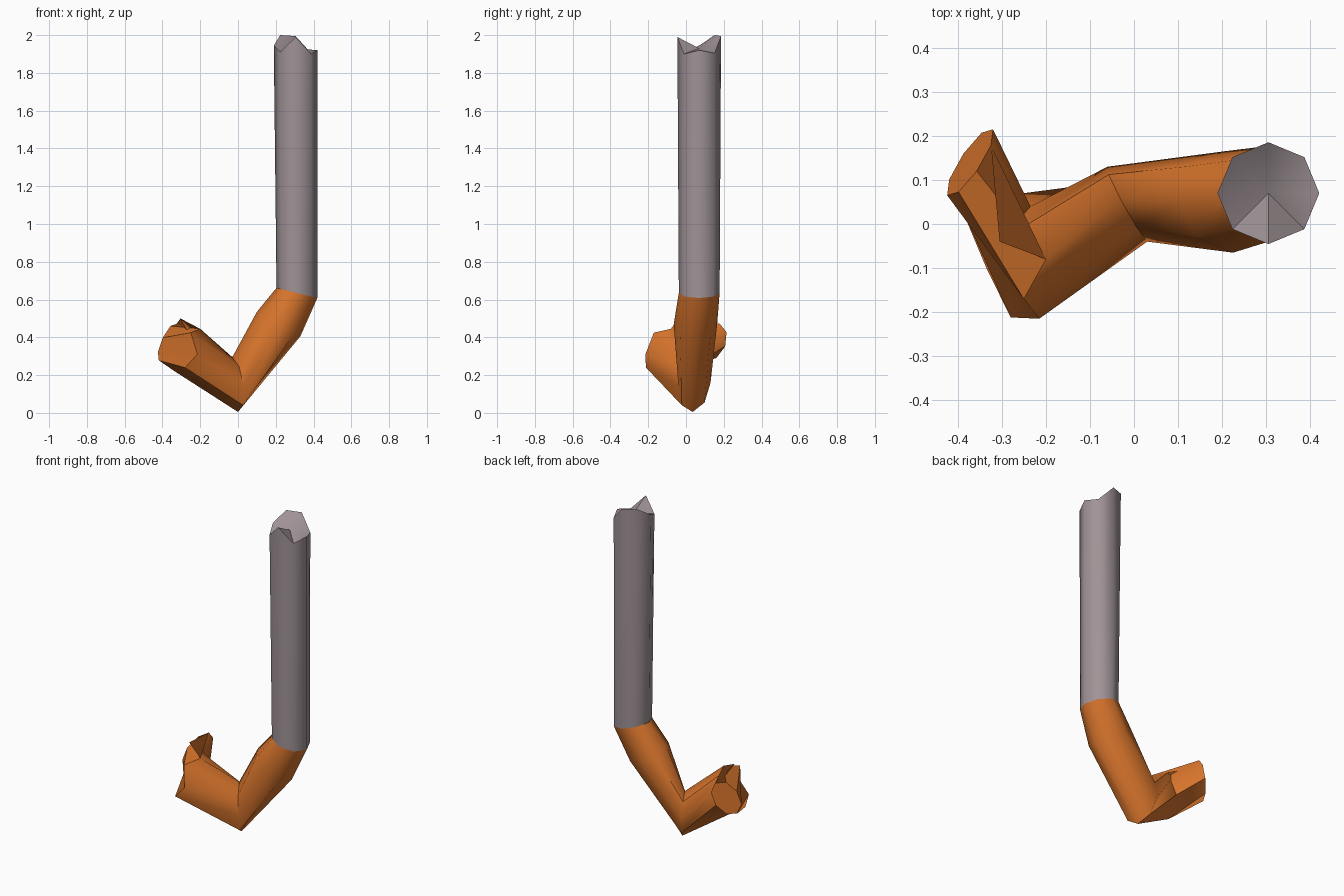
import bpy, bmesh, math
from mathutils import Vector

if "Cube" in bpy.data.objects:
    bpy.data.objects.remove(bpy.data.objects["Cube"])

SIDES = 8


def material(name, rgb):
    m = bpy.data.materials.new(name)
    m.diffuse_color = (*rgb, 1.0)
    m.use_nodes = True
    m.node_tree.nodes["Principled BSDF"].inputs["Base Color"].default_value = m.diffuse_color
    return m


def ring(centre, u, v):
    """Eight points of an ellipse spanned by the half axes u and v."""
    c, u, v = Vector(centre), Vector(u), Vector(v)
    steps = [k * math.tau / SIDES for k in range(SIDES)]
    return [c + u * math.cos(a) + v * math.sin(a) for a in steps]


def tube(name, rings, mat, start_tip=None, end_tip=None):
    """Skin consecutive rings; an optional tip point closes an end with a fan."""
    bm = bmesh.new()
    loops = [[bm.verts.new(p) for p in r] for r in rings]
    for a, b in zip(loops, loops[1:]):
        for k in range(SIDES):
            n = (k + 1) % SIDES
            bm.faces.new((a[k], a[n], b[n], b[k]))
    for tip, loop in ((start_tip, loops[0]), (end_tip, loops[-1])):
        if tip is not None:
            t = bm.verts.new(tip)
            for k in range(SIDES):
                bm.faces.new((loop[k], loop[(k + 1) % SIDES], t))
    bmesh.ops.recalc_face_normals(bm, faces=bm.faces)
    mesh = bpy.data.meshes.new(name)
    bm.to_mesh(mesh)
    bm.free()
    mesh.materials.append(mat)
    ob = bpy.data.objects.new(name, mesh)
    bpy.context.collection.objects.link(ob)
    bpy.ops.object.select_all(action='DESELECT')
    ob.select_set(True)
    bpy.context.view_layer.objects.active = ob
    bpy.ops.object.shade_smooth_by_angle(angle=math.radians(50))
    return ob


grey = material("warm grey", (0.35, 0.29, 0.305))
orange = material("rust orange", (0.68, 0.175, 0.025))

# Joint between shaft and hook
joint = ring((0.312, 0.07, 0.635), (0.108, 0, -0.027), (0, 0.108, 0))

# Shaft with a jagged, broken-off top
top = ring((0.305, 0.07, 0), (0.1155, 0, 0), (0, 0.1155, 0))
for p, z in zip(top, (1.92, 1.905, 1.995, 2.0, 1.945, 1.91, 1.99, 1.90)):
    p.z = z
tube("shaft", [joint, top], grey, end_tip=(0.305, 0.07, 1.93))

# Hook: upper bend, bottom elbow, side elbow and blunt end
bend = ring((0.215, 0.05, 0.47), (0.115, 0, -0.065), (-0.01, 0.115, 0))
elbow = ring((-0.015, 0.045, 0.15), (0.015, -0.01, -0.145), (-0.045, 0.085, 0.01))
side_elbow = [Vector(p) for p in (
    (-0.335, -0.10, 0.22), (-0.25, 0.07, 0.27), (-0.235, 0.04, 0.37),
    (-0.305, -0.04, 0.50), (-0.20, -0.08, 0.445), (-0.25, -0.17, 0.425),
    (-0.215, -0.215, 0.31), (-0.28, -0.212, 0.24))]
end = ring((-0.372, 0.14, 0.375), (-0.015, 0.02, -0.085), (0.052, 0.075, 0.052))
end_centre = sum(end, Vector()) / SIDES
tube("hook", [joint, bend, elbow, side_elbow, end], orange, end_tip=end_centre)
